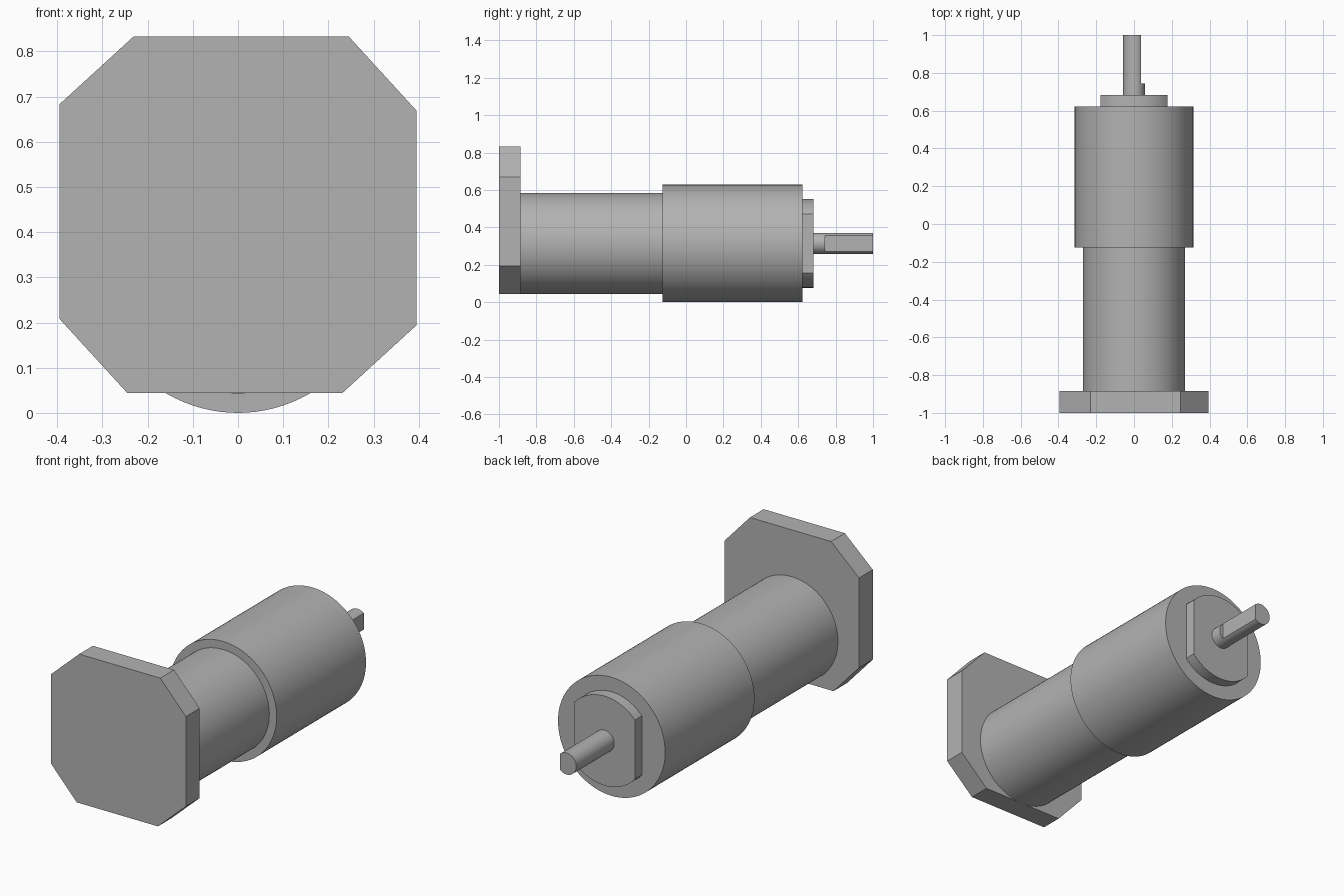
import bpy
import bmesh
from math import acos, cos, sin, pi, radians

if "Cube" in bpy.data.objects:
    bpy.data.objects.remove(bpy.data.objects["Cube"], do_unlink=True)

AXIS_Z = 0.314  # height of the common shaft axis

metal = bpy.data.materials.new("plain grey")
metal.use_nodes = True
grey = (0.45, 0.45, 0.45, 1)
metal.diffuse_color = grey
metal.node_tree.nodes["Principled BSDF"].inputs["Base Color"].default_value = grey


def round_outline(radius, right_flat=None, left_flat=None, steps=48):
    """Circle in the xz plane, optionally cut by a flat on either side."""
    a = acos(right_flat / radius) if right_flat else 0
    b = acos(left_flat / radius) if left_flat else 0
    points = []
    for start, end in ((a, pi - b), (pi + b, 2 * pi - a)):
        for i in range(steps + 1):
            t = start + (end - start) * i / steps
            points.append((radius * cos(t), AXIS_Z + radius * sin(t)))
    return points


def prism(name, outline, y0, y1):
    """Extrude an xz outline from y0 to y1."""
    bm = bmesh.new()
    face = bm.faces.new([bm.verts.new((x, y0, z)) for x, z in outline])
    result = bmesh.ops.extrude_face_region(bm, geom=[face], use_keep_orig=True)
    moved = [g for g in result["geom"] if isinstance(g, bmesh.types.BMVert)]
    bmesh.ops.translate(bm, verts=moved, vec=(0, y1 - y0, 0))
    bmesh.ops.remove_doubles(bm, verts=bm.verts[:], dist=1e-5)
    bmesh.ops.recalc_face_normals(bm, faces=bm.faces[:])
    mesh = bpy.data.meshes.new(name)
    bm.to_mesh(mesh)
    bm.free()
    mesh.materials.append(metal)
    obj = bpy.data.objects.new(name, mesh)
    bpy.context.collection.objects.link(obj)
    bpy.ops.object.select_all(action="DESELECT")
    obj.select_set(True)
    bpy.context.view_layer.objects.active = obj
    bpy.ops.object.shade_smooth_by_angle(angle=radians(30))
    return obj


# Eight-sided end plate, turned in quarter steps, sitting above the axis
half, long_end, short_end, plate_z = 0.3945, 0.245, 0.231, 0.4385
plate = []
x0, x1 = (half, -long_end), (half, short_end)
for quarter in range(4):
    for x, z in (x0, x1):
        for _ in range(quarter):
            x, z = -z, x
        plate.append((x, z + plate_z))
prism("end_plate", plate, -1.0, -0.885)

# Motor and gearbox barrels
prism("motor_body", round_outline(0.271), -0.885, -0.125)
prism("gearbox_body", round_outline(0.314), -0.125, 0.623)

# Boss with flats on both sides
prism("front_boss", round_outline(0.237, 0.1775, 0.1775), 0.623, 0.682)

# Output shaft: round neck, then a length with one flat
prism("shaft_neck", round_outline(0.057), 0.682, 0.743)
prism("shaft_flatted_end", round_outline(0.057, right_flat=0.037), 0.743, 1.0)
